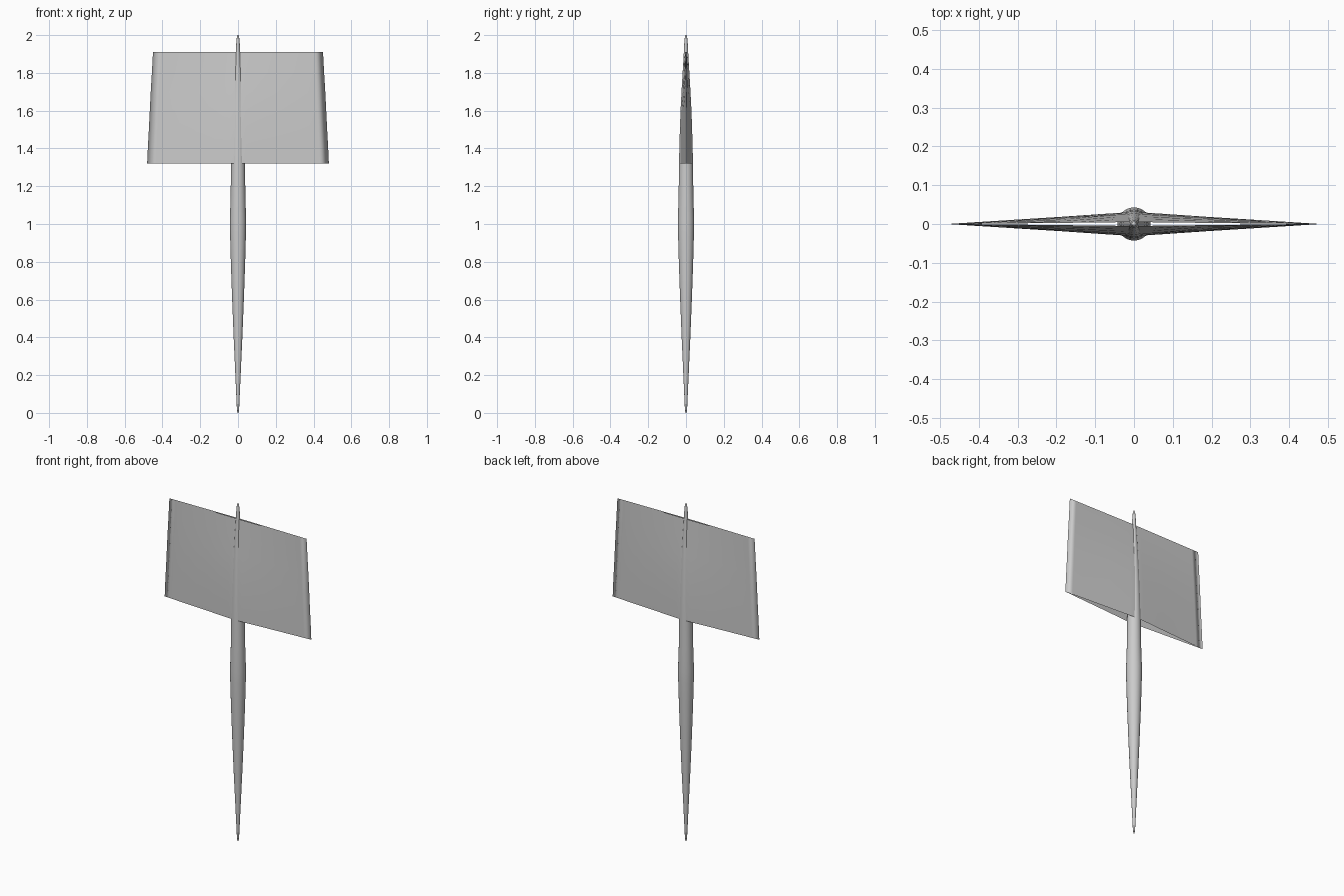
import bpy, bmesh, math

if "Cube" in bpy.data.objects:
    bpy.data.objects.remove(bpy.data.objects["Cube"])


def finish(name, bm):
    for f in bm.faces:
        f.smooth = True
    me = bpy.data.meshes.new(name)
    bm.to_mesh(me)
    bm.free()
    ob = bpy.data.objects.new(name, me)
    bpy.context.collection.objects.link(ob)
    return ob


def bridge(bm, rings):
    n = len(rings[0])
    for a, b in zip(rings, rings[1:]):
        for i in range(n):
            j = (i + 1) % n
            bm.faces.new((a[i], a[j], b[j], b[i]))


# Slender tapered shaft: (height, radius)
shaft_profile = [(0, 0.003), (0.02, 0.006), (0.2, 0.014), (0.4, 0.023),
                 (0.6, 0.031), (0.8, 0.038), (0.95, 0.042), (1.02, 0.043),
                 (1.15, 0.039), (1.32, 0.037), (1.45, 0.034), (1.6, 0.029),
                 (1.75, 0.021), (1.88, 0.013), (1.96, 0.009), (1.99, 0.006),
                 (2.0, 0.003)]
bm = bmesh.new()
SIDES = 24
rings = [[bm.verts.new((r * math.cos(2 * math.pi * i / SIDES),
                        r * math.sin(2 * math.pi * i / SIDES), z))
          for i in range(SIDES)] for z, r in shaft_profile]
bridge(bm, rings)
bm.faces.new(rings[0][::-1])
bm.faces.new(rings[-1])
finish("shaft", bm)

# Thin hollow fin sleeve, open above and below: (height, half width, half depth)
fin_levels = [(1.32, 0.481, 0.031), (1.41, 0.477, 0.031), (1.5, 0.472, 0.029),
              (1.6, 0.467, 0.026), (1.7, 0.462, 0.020), (1.8, 0.456, 0.013),
              (1.91, 0.45, 0.005)]
# Fractions across one half: (width, depth)
section = [(0.0, 1.0), (0.09, 0.92), (0.4, 0.59), (0.8, 0.2), (0.9, 0.1)]
outline = [(-1.0, 0.0)]
outline += [(-u, -v) for u, v in reversed(section)]
outline += [(u, -v) for u, v in section[1:]]
outline += [(1.0, 0.0)]
outline += [(u, v) for u, v in reversed(section)]
outline += [(-u, v) for u, v in section[1:]]
bm = bmesh.new()
rings = [[bm.verts.new((u * w, v * d, z)) for u, v in outline]
         for z, w, d in fin_levels]
bridge(bm, rings)
finish("fin_sleeve", bm)
